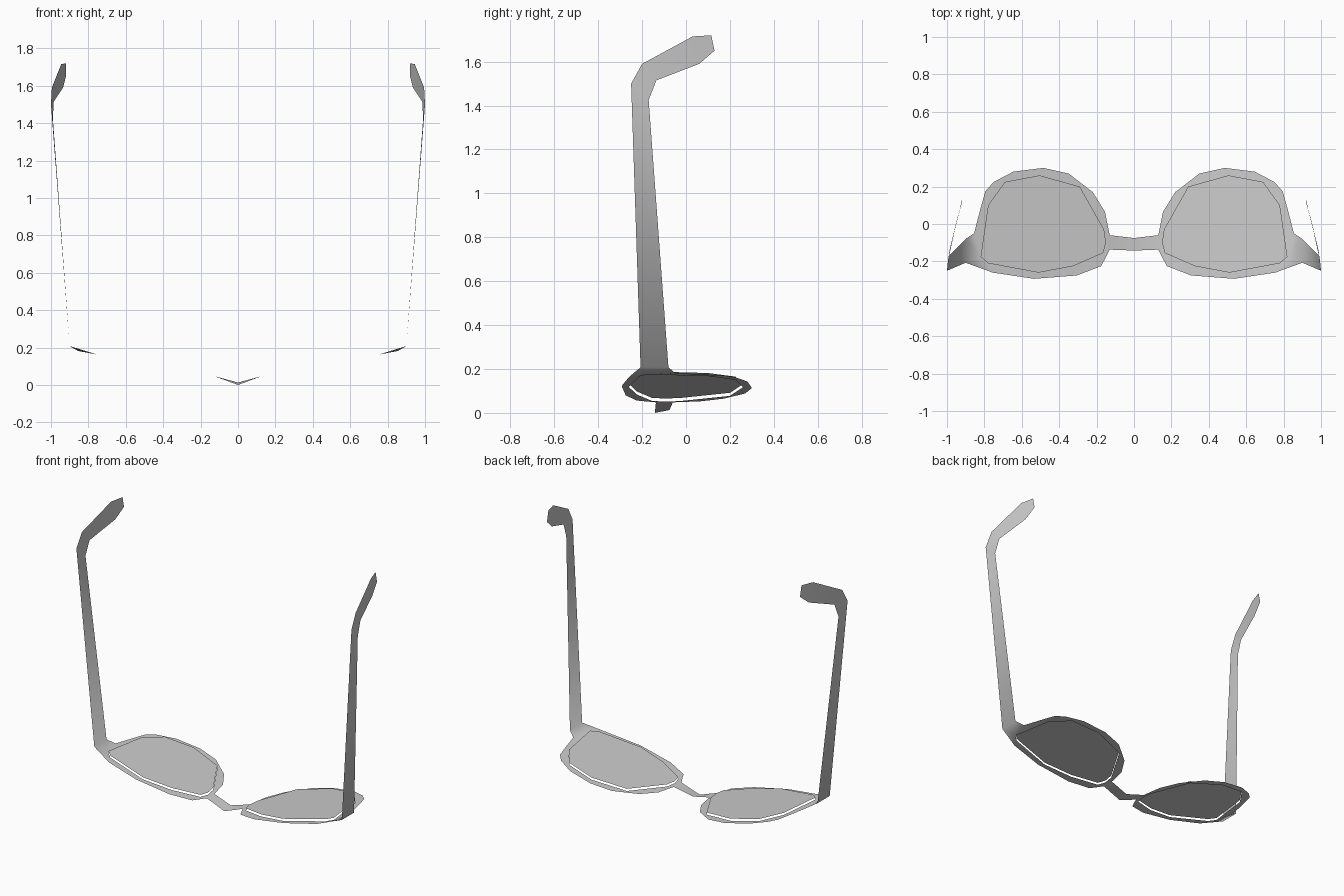
import bpy, bmesh

if "Cube" in bpy.data.objects:
    bpy.data.objects.remove(bpy.data.objects["Cube"])

# Outlines of the right-hand half, seen from above (x, y)
RIM = [(.13, -.06), (.155, .065), (.22, .17), (.35, .27), (.485, .30), (.645, .28),
       (.75, .225), (.795, .175), (.82, .085), (.855, -.05), (.90, -.08),
       (.90, -.207), (.755, -.26), (.535, -.293), (.305, -.275), (.175, -.225), (.13, -.137)]
LENS = [(.15, -.10), (.16, -.03), (.29, .20), (.505, .26), (.69, .225), (.78, .10),
        (.82, -.175), (.78, -.21), (.51, -.26), (.325, -.225), (.165, -.155)]
# Temple cross edges: (inner point, outer point)
TEMPLE = [((.99, -.17, 1.425), (1.0, -.25, 1.50)), ((.985, -.135, 1.515), (.995, -.20, 1.59)),
          ((.935, .06, 1.59), (.945, .03, 1.715)), ((.92, .13, 1.65), (.92, .115, 1.72))]


def sweep_z(x):
    """Height of the swept-back front."""
    return .208 if x > .88 else .048 + (x - .13) * .184


def loop(bm, pts, lift=0):
    return [bm.verts.new((x, y, sweep_z(x) + lift)) for x, y in pts]


def finish(bm, name):
    bmesh.ops.recalc_face_normals(bm, faces=bm.faces[:])
    low = min(bm.faces, key=lambda f: f.calc_center_median().z)
    low.normal_update()
    if low.normal.z < 0:
        bmesh.ops.reverse_faces(bm, faces=bm.faces[:])
    for f in bm.faces:
        f.smooth = True
    me = bpy.data.meshes.new(name)
    bm.to_mesh(me)
    bm.free()
    ob = bpy.data.objects.new(name, me)
    bpy.context.collection.objects.link(ob)
    mir = ob.modifiers.new("mirror", 'MIRROR')
    mir.use_clip = True
    return ob


# Frame: rim sheet with a lens opening
bm = bmesh.new()
outer, inner = loop(bm, RIM), loop(bm, LENS)
edges = [bm.edges.new((l[i - 1], l[i])) for l in (outer, inner) for i in range(len(l))]
bmesh.ops.triangle_fill(bm, edges=edges, use_beauty=True, normal=(0, 0, 1))

# Bridge down to the centre line
top = bm.verts.new((0, -.075, .013))
bottom = bm.verts.new((0, -.142, 0))
bm.faces.new((outer[0], outer[-1], bottom, top))

# Temple running back to the ear hook
a, b = outer[10], outer[11]
for p, q in TEMPLE:
    c, d = bm.verts.new(p), bm.verts.new(q)
    bm.faces.new((a, b, d, c))
    a, b = c, d
finish(bm, "spectacle_frame")

# Lenses, set just behind the rim
bm = bmesh.new()
bm.faces.new(loop(bm, LENS, .014))
finish(bm, "lenses")
